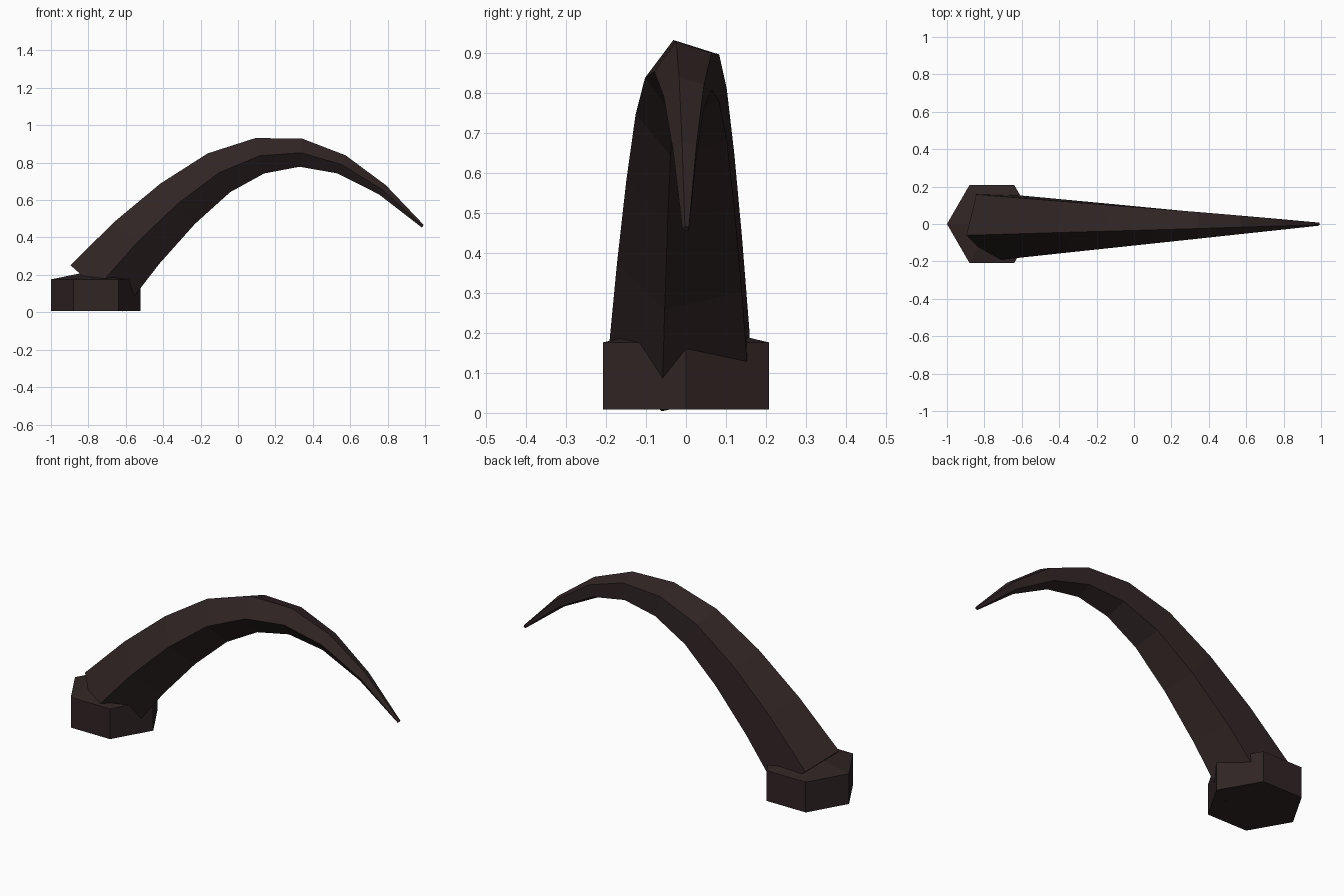
import bpy, bmesh, math
from mathutils import Vector

if "Cube" in bpy.data.objects:
    bpy.data.objects.remove(bpy.data.objects["Cube"])

brown = bpy.data.materials.new("dark brown")
brown.diffuse_color = (0.030, 0.018, 0.018, 1)
brown.use_nodes = True
brown.node_tree.nodes["Principled BSDF"].inputs["Base Color"].default_value = brown.diffuse_color


def finish(name, bm):
    bmesh.ops.recalc_face_normals(bm, faces=bm.faces)
    mesh = bpy.data.meshes.new(name)
    bm.to_mesh(mesh)
    bm.free()
    mesh.materials.append(brown)
    bpy.context.collection.objects.link(bpy.data.objects.new(name, mesh))


# Horn: five-sided rings swept along an arched spine, tapering to the tip
SIDES = 5
spine = [Vector((x, 0, z)) for x, z in [
    (-0.757, 0.128), (-0.54, 0.372), (-0.323, 0.58), (-0.102, 0.746),
    (0.117, 0.837), (0.337, 0.853), (0.553, 0.791), (0.772, 0.655),
    (0.988, 0.46)]]
last = len(spine) - 1
bm = bmesh.new()
rings = []
for i, centre in enumerate(spine):
    tangent = (spine[min(i + 1, last)] - spine[max(i - 1, 0)]).normalized()
    normal = Vector((-tangent.z, 0, tangent.x))
    radius = 0.196 + (0.009 - 0.196) * i / last
    ring = []
    for k in range(SIDES):
        a = 2 * math.pi * k / SIDES
        offset = Vector((0, -math.cos(a), 0)) + normal * math.sin(a)
        ring.append(bm.verts.new(centre + offset * radius))
    rings.append(ring)
for a, b in zip(rings, rings[1:]):
    for k in range(SIDES):
        n = (k + 1) % SIDES
        bm.faces.new((a[k], a[n], b[n], b[k]))
bm.faces.new(rings[0])
bm.faces.new(rings[-1])
finish("horn", bm)

# Base: hexagonal block with a shallow pointed top
bm = bmesh.new()
cx, r = -0.76, 0.24
corners = [(cx + r * math.cos(k * math.pi / 3), r * math.sin(k * math.pi / 3))
           for k in range(6)]
low = [bm.verts.new((x, y, 0.008)) for x, y in corners]
high = [bm.verts.new((x, y, 0.176)) for x, y in corners]
peak = bm.verts.new((cx, 0, 0.225))
bm.faces.new(low)
for k in range(6):
    n = (k + 1) % 6
    bm.faces.new((low[k], low[n], high[n], high[k]))
    bm.faces.new((high[k], high[n], peak))
finish("hexagonal_base", bm)
